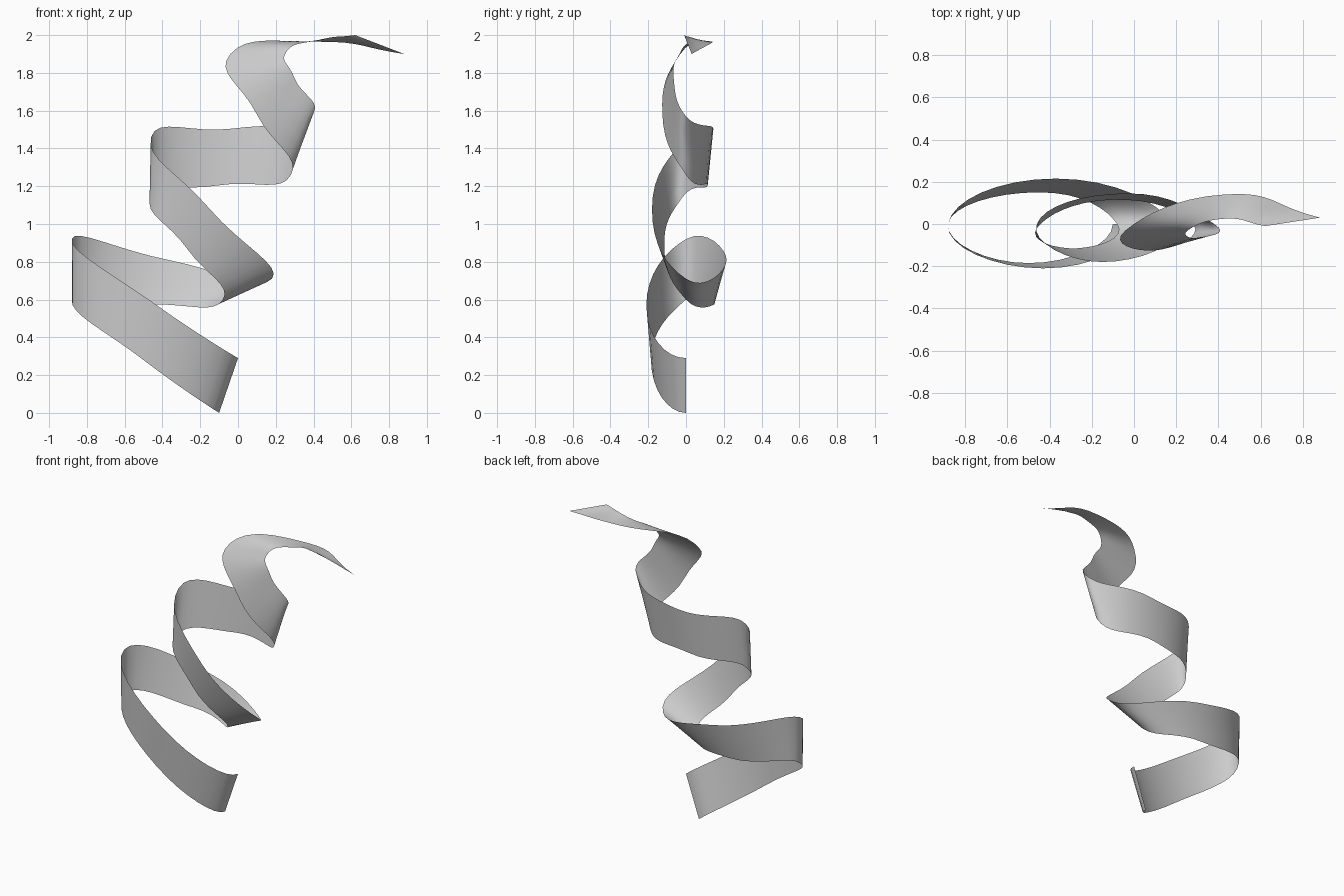
import bpy
import bmesh
from mathutils import Vector

default_cube = bpy.data.objects.get("Cube")
if default_cube:
    bpy.data.objects.remove(default_cube, do_unlink=True)

STEPS = 8        # segments in each quarter turn
ACROSS = 4       # segments across the band
ROUNDNESS = 0.78  # tangent strength that makes quarter turns round

# Quarter-turn stations of the two rims: start, then front, left, back, right...
lower_rim = [
    (-.1, 0, 0), (-.5, -.185, .28), (-.88, 0, .6), (-.45, .15, .575),
    (-.08, 0, .6), (-.27, -.115, .87), (-.46, -.02, 1.14), (-.1, .115, 1.205),
    (.28, 0, 1.26), (.1, -.125, 1.58), (-.04, -.03, 1.9), (.43, .14, 1.965),
    (.88, .03, 1.9),
]
upper_rim = [
    (0, 0, .29), (-.43, -.21, .57), (-.88, 0, .92), (-.37, .215, .81),
    (.18, 0, .71), (-.15, -.18, 1.08), (-.46, 0, 1.46), (-.03, .145, 1.505),
    (.38, 0, 1.57), (.3, -.065, 1.77), (.255, -.03, 1.91), (.43, .025, 1.975),
    (.62, -.01, 2),
]


def smooth_path(stations):
    """Round curve through the stations, sampled evenly in every quarter turn."""
    points = [Vector(station) for station in stations]
    first, last = points[1], 2 * points[-1] - points[-2]
    # The band starts at a turning point, so its lead-in mirrors the first turn
    padded = [Vector((first.x, -first.y, first.z))] + points + [last]
    path = []
    for before, start, end, after in zip(padded, padded[1:], padded[2:], padded[3:]):
        leave = (end - before) * ROUNDNESS
        arrive = (after - start) * ROUNDNESS
        for step in range(STEPS):
            t = step / STEPS
            ease = t * t * (3 - 2 * t)
            path.append(start.lerp(end, ease)
                        + leave * t * (1 - t) ** 2
                        - arrive * t * t * (1 - t))
    path.append(points[-1])
    return path


def make_material(name, colour):
    material = bpy.data.materials.new(name)
    material.use_nodes = True
    material.diffuse_color = colour
    for node in material.node_tree.nodes:
        if node.type == "BSDF_PRINCIPLED":
            node.inputs["Base Color"].default_value = colour
    return material


# Spiral band: straight rungs between the two rims, bridged into a sheet
bm = bmesh.new()
rungs = []
for low, high in zip(smooth_path(lower_rim), smooth_path(upper_rim)):
    rungs.append([bm.verts.new(low.lerp(high, i / ACROSS)) for i in range(ACROSS + 1)])
for rung, following in zip(rungs, rungs[1:]):
    for i in range(ACROSS):
        face = bm.faces.new((rung[i], rung[i + 1], following[i + 1], following[i]))
        face.smooth = True

mesh = bpy.data.meshes.new("spiral_ribbon")
bm.to_mesh(mesh)
bm.free()
mesh.materials.append(make_material("light_grey", (.6, .6, .6, 1)))
ribbon = bpy.data.objects.new("spiral_ribbon", mesh)
bpy.context.collection.objects.link(ribbon)
